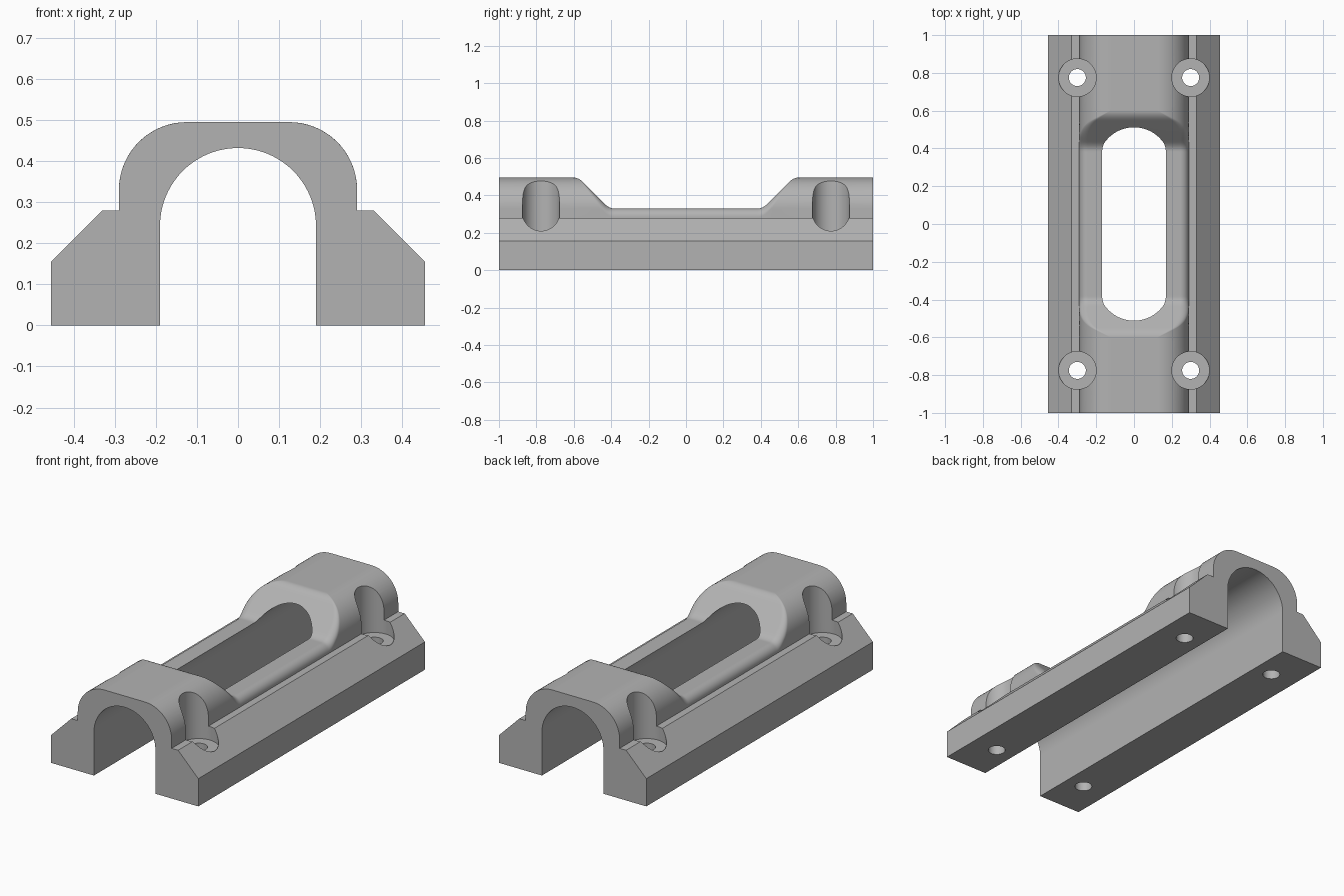
import bpy, bmesh
from math import sin, cos, pi, atan2, sqrt

if "Cube" in bpy.data.objects:
    bpy.data.objects.remove(bpy.data.objects["Cube"])

# Main dimensions
SIDE, TOP, RIM = 0.29, 0.495, 0.33      # housing half width, full height, low rim height
BIG, SMALL = 0.165, 0.045               # housing corner radius, rim fillet radius
CX, CZ = SIDE - BIG, TOP - BIG          # housing corner centre
BORE, BORE_Z = 0.19, 0.242              # channel arch radius and centre height

grey = bpy.data.materials.new("grey")
grey.use_nodes = True
grey.diffuse_color = (0.45, 0.45, 0.45, 1)
grey.node_tree.nodes["Principled BSDF"].inputs["Base Color"].default_value = (0.45, 0.45, 0.45, 1)


def loft(name, sections):
    """Skin closed rings of 3D points and cap both ends."""
    bm = bmesh.new()
    rings = [[bm.verts.new(p) for p in s] for s in sections]
    n = len(rings[0])
    for a, b in zip(rings, rings[1:]):
        for i in range(n):
            j = (i + 1) % n
            bm.faces.new((a[i], a[j], b[j], b[i]))
    bm.faces.new(rings[0])
    bm.faces.new(rings[-1])
    bmesh.ops.remove_doubles(bm, verts=bm.verts, dist=1e-5)
    bmesh.ops.recalc_face_normals(bm, faces=bm.faces)
    mesh = bpy.data.meshes.new(name)
    bm.to_mesh(mesh)
    bm.free()
    mesh.materials.append(grey)
    ob = bpy.data.objects.new(name, mesh)
    bpy.context.collection.objects.link(ob)
    return ob


def arc(cx, cz, r, a, b, n):
    return [(cx + r * cos(a + (b - a) * i / n), cz + r * sin(a + (b - a) * i / n))
            for i in range(n + 1)]


def ramp(t, w=0.025):
    """Straight 45 degree ramp with a rounded start."""
    return 0 if t < -w else t if t > w else (t + w) ** 2 / (4 * w)


def section(y):
    """Outer outline at y: flanges plus a housing whose top is filleted at the local height."""
    h = RIM + ramp(abs(y) - 0.41) - ramp(abs(y) - 0.41 - (TOP - RIM))
    fz = h - SMALL
    up = min(max(fz - CZ, 0), BIG - SMALL)
    fx = CX + sqrt((BIG - SMALL) ** 2 - up ** 2)
    turn = atan2(up, fx - CX)
    half = [(0.455, 0), (0.455, 0.155), (0.33, 0.28), (SIDE, 0.28)]
    half += arc(CX, min(CZ, fz), BIG, 0, turn, 16)
    half += arc(fx, fz, SMALL, turn, pi / 2, 10)
    return [(x, y, z) for x, z in half + [(-x, z) for x, z in reversed(half)]]


# Body with a dip in the middle
slope = [0.37 + 0.25 * i / 36 for i in range(37)]
stations = [-1] + [-y for y in reversed(slope)] + slope + [1]
body = loft("clamp_body", [section(y) for y in stations])

# Arched channel through the whole length, which also opens the window
arch = [(BORE, -0.1)] + arc(0, BORE_Z, BORE, 0, pi, 48) + [(-BORE, -0.1)]
cutters = [loft("channel_cutter", [[(x, y, z) for x, z in arch] for y in (-1.1, 1.1)])]


def round_cutter(name, x, y, r, low, high):
    ring = arc(x, y, r, 0, 2 * pi, 48)[:-1]
    return loft(name, [[(px, py, z) for px, py in ring] for z in (low, high)])


# Screw pockets and through holes at the four corners
for sx in (-1, 1):
    for sy in (-1, 1):
        x, y = 0.30 * sx, 0.775 * sy
        cutters.append(round_cutter("pocket_cutter", x, y, 0.10, 0.205, 0.7))
        cutters.append(round_cutter("hole_cutter", x, y, 0.045, -0.1, 0.3))

bpy.ops.object.select_all(action='DESELECT')
body.select_set(True)
bpy.context.view_layer.objects.active = body
for cutter in cutters:
    cutter.hide_render = True
    mod = body.modifiers.new("cut", 'BOOLEAN')
    mod.operation, mod.solver, mod.object = 'DIFFERENCE', 'EXACT', cutter
    bpy.ops.object.modifier_apply(modifier=mod.name)
    bpy.data.objects.remove(cutter)

# Smooth curved walls, crisp machined edges
bpy.ops.object.shade_smooth_by_angle(angle=pi / 6)
weighted = body.modifiers.new("even_shading", 'WEIGHTED_NORMAL')
weighted.keep_sharp = True
